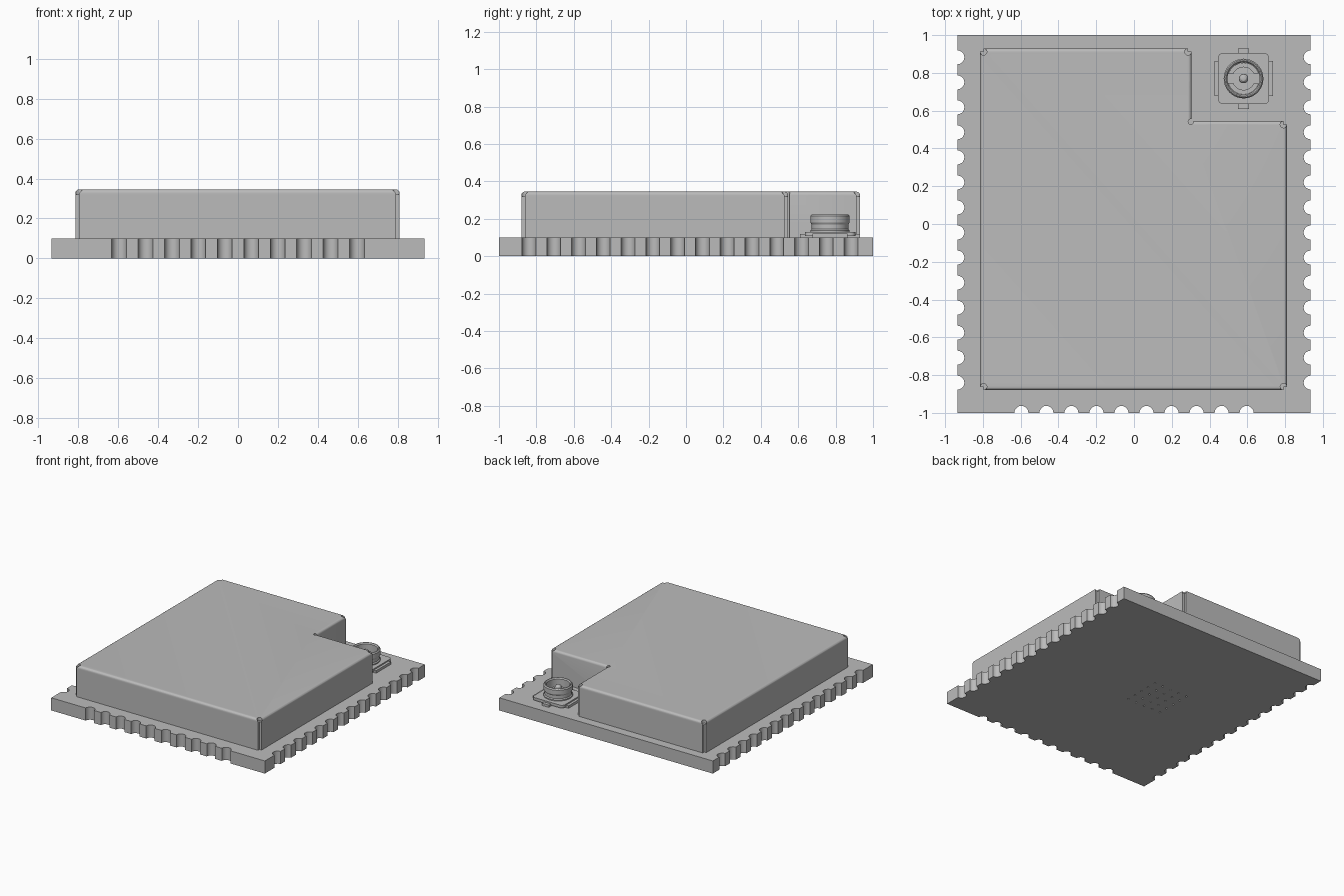
import bpy, bmesh
from math import pi, cos, sin
from mathutils import Matrix

cube = bpy.data.objects.get("Cube")
if cube:
    bpy.data.objects.remove(cube, do_unlink=True)

grey = bpy.data.materials.new("plain grey")
grey.use_nodes = True
GREY = (0.5, 0.5, 0.5, 1)
grey.diffuse_color = GREY
grey.node_tree.nodes["Principled BSDF"].inputs["Base Color"].default_value = GREY


def finish(name, bm):
    bmesh.ops.recalc_face_normals(bm, faces=bm.faces)
    mesh = bpy.data.meshes.new(name)
    bm.to_mesh(mesh)
    bm.free()
    mesh.materials.append(grey)
    obj = bpy.data.objects.new(name, mesh)
    bpy.context.collection.objects.link(obj)
    return obj


def activate(obj):
    bpy.ops.object.select_all(action='DESELECT')
    obj.select_set(True)
    bpy.context.view_layer.objects.active = obj


def smooth(obj):
    activate(obj)
    bpy.ops.object.shade_smooth_by_angle(angle=pi / 6)


def prism(bm, outline, z0, z1):
    bottom = bm.faces.new([bm.verts.new((x, y, z0)) for x, y in outline])
    geom = bmesh.ops.extrude_face_region(bm, geom=[bottom])["geom"]
    verts = [g for g in geom if isinstance(g, bmesh.types.BMVert)]
    bmesh.ops.translate(bm, verts=verts, vec=(0, 0, z1 - z0))


def rect(x, y, hx, hy):
    return [(x - hx, y - hy), (x + hx, y - hy), (x + hx, y + hy), (x - hx, y + hy)]


def arc(x, y, r, a0, a1, n):
    return [(x + r * cos(a0 + (a1 - a0) * i / n), y + r * sin(a0 + (a1 - a0) * i / n))
            for i in range(n + 1)]


def circle(x, y, r, n=24):
    return arc(x, y, r, 0, 2 * pi, n)[:-1]


def rounded(x, y, h, r):
    k = h - r
    pts = []
    for i, (sx, sy) in enumerate([(1, 1), (-1, 1), (-1, -1), (1, -1)]):
        pts += arc(x + sx * k, y + sy * k, r, i * pi / 2, (i + 1) * pi / 2, 4)
    return pts


def cut(obj, cutters):
    for cutter in cutters:
        activate(obj)
        mod = obj.modifiers.new("cut", 'BOOLEAN')
        mod.operation, mod.solver, mod.object = 'DIFFERENCE', 'EXACT', cutter
        bpy.ops.object.modifier_apply(modifier=mod.name)
        bpy.data.objects.remove(cutter, do_unlink=True)


def lathe(name, profile, x, y, steps=40):
    bm = bmesh.new()
    verts = [bm.verts.new((r, 0, z)) for r, z in profile]
    edges = [bm.edges.new(p) for p in zip(verts, verts[1:])]
    bmesh.ops.spin(bm, geom=verts + edges, cent=(0, 0, 0), axis=(0, 0, 1),
                   angle=2 * pi, steps=steps)
    bmesh.ops.remove_doubles(bm, verts=bm.verts, dist=0.0002)
    bmesh.ops.transform(bm, matrix=Matrix.Translation((x, y, 0)), verts=bm.verts)
    obj = finish(name, bm)
    smooth(obj)
    return obj


# Circuit board with half-round edge contacts on three sides
W, D, T, R, PITCH = 0.935, 1.0, 0.1, 0.037, 0.1325
outline = [(-W, -D)]
for i in range(10):
    outline += arc((i - 4.5) * PITCH, -D, R, pi, 0, 10)
outline.append((W, -D))
side = [-0.84 + i * PITCH for i in range(14)]
for y in side:
    outline += arc(W, y, R, -pi / 2, -3 * pi / 2, 10)
outline += [(W, D), (-W, D)]
for y in reversed(side):
    outline += arc(-W, y, R, pi / 2, -pi / 2, 10)
bm = bmesh.new()
prism(bm, outline, 0, T)
board = finish("circuit_board", bm)

# Small blind holes under the board
bm = bmesh.new()
for i in range(-2, 3):
    for j in range(-2, 3):
        prism(bm, circle(-0.18 + i * 0.075, 0.05 + j * 0.075, 0.007, 8), -0.02, 0.02)
cut(board, [finish("hole_cutter", bm)])
smooth(board)

# L-shaped shield can with rounded top edges
X0, X1, Y0, Y1, XN, YN, TOP = -0.815, 0.81, -0.88, 0.93, 0.305, 0.545, 0.345
bm = bmesh.new()
prism(bm, [(X0, Y0), (X1, Y0), (X1, YN), (XN, YN), (XN, Y1), (X0, Y1)], T, TOP)
rim = [e for e in bm.edges if all(v.co.z > TOP - 0.001 for v in e.verts)]
bmesh.ops.bevel(bm, geom=rim, offset=0.018, segments=4, profile=0.5, affect='EDGES')
can = finish("shield_can", bm)

# Slits and round reliefs at the can's corners
G = 0.018
slits, reliefs = bmesh.new(), bmesh.new()
for x, y, sx, sy in [(X0, Y0, 1, 1), (X1, Y0, -1, 1), (X1, YN, -1, -1),
                     (XN, Y1, -1, -1), (X0, Y1, 1, -1)]:
    prism(slits, rect(x, y, G, G), T - 0.05, TOP + 0.05)
    prism(reliefs, circle(x + sx * G, y + sy * G, G), TOP - 0.025, TOP + 0.05)
prism(reliefs, circle(XN - 0.004, YN - 0.004, 0.014), T - 0.05, TOP + 0.05)
cut(can, [finish("slit_cutter", slits), finish("relief_cutter", reliefs)])
smooth(can)

# Coaxial connector: base, solder tabs, hollow barrel and centre pin
CX, CY = 0.58, 0.77
bm = bmesh.new()
prism(bm, rounded(CX, CY, 0.135, 0.025), T + 0.008, T + 0.03)
smooth(finish("connector_base", bm))

bm = bmesh.new()
prism(bm, rect(CX, CY, 0.155, 0.093), T, T + 0.02)
prism(bm, rect(CX, CY, 0.03, 0.16), T, T + 0.018)
finish("connector_tabs", bm)

lathe("connector_barrel", [
    (0.105, 0.128), (0.105, 0.138), (0.098, 0.145), (0.098, 0.168), (0.105, 0.18),
    (0.105, 0.215), (0.098, 0.224), (0.092, 0.224), (0.085, 0.215), (0.085, 0.145),
    (0, 0.145)], CX, CY)
lathe("connector_pin", [(0.025, 0.14), (0.025, 0.19), (0.022, 0.202), (0.013, 0.211),
                        (0, 0.214)], CX, CY, 20)

# Two curved contact plates on the barrel floor
bm = bmesh.new()
for a in (0, pi):
    prism(bm, arc(CX, CY, 0.084, a + 0.3, a + pi - 0.3, 16)
          + arc(CX, CY, 0.06, a + pi - 0.4, a + 0.4, 16), 0.14, 0.155)
smooth(finish("connector_contacts", bm))
